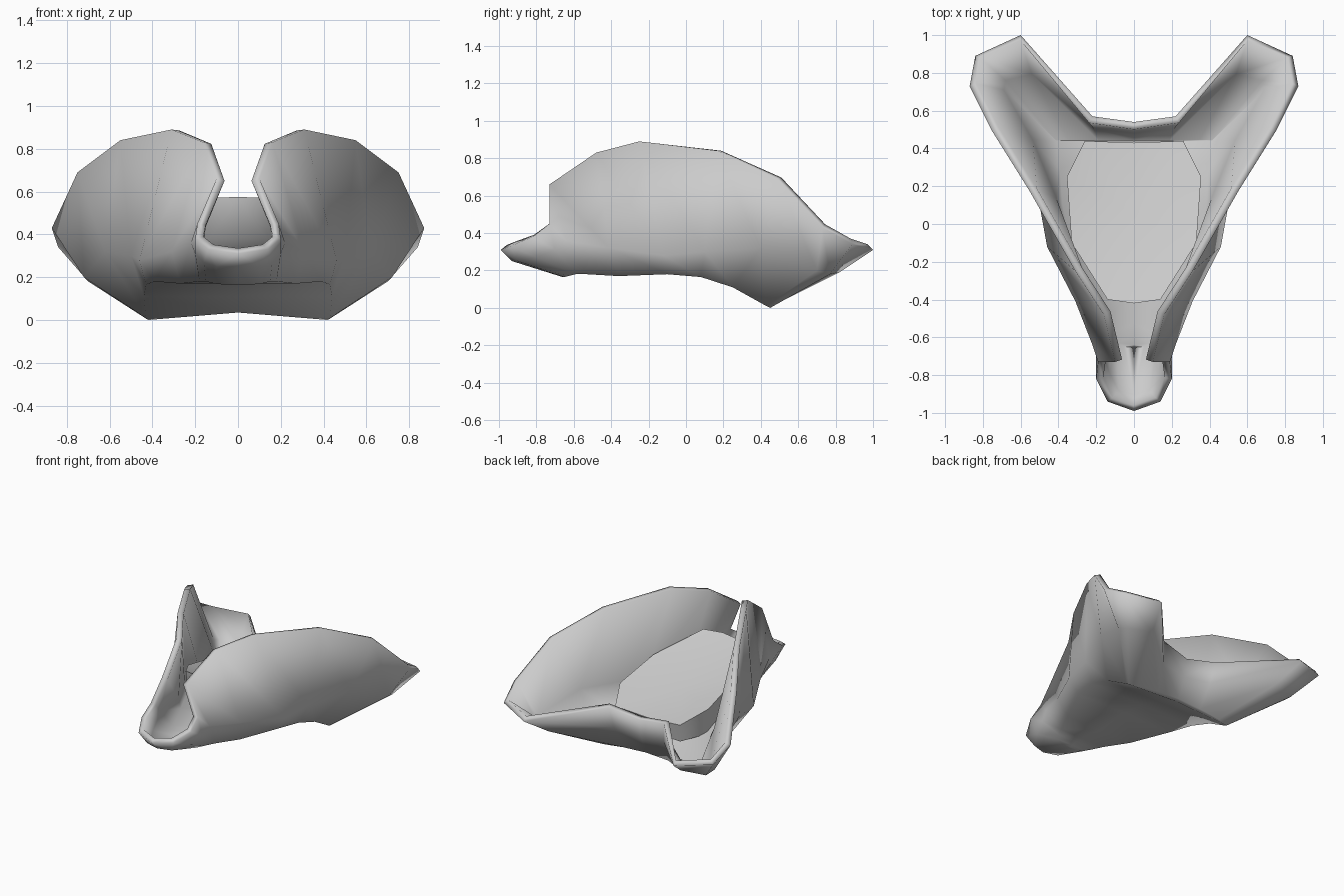
import bpy, bmesh

if "Cube" in bpy.data.objects:
    bpy.data.objects.remove(bpy.data.objects["Cube"])


def make_object(name, verts, faces, thickness=0, thick_verts=()):
    """Half model on +x, mirrored, optionally thickened inward."""
    mesh = bpy.data.meshes.new(name)
    bm = bmesh.new()
    bv = [bm.verts.new(v) for v in verts]
    for f in faces:
        bm.faces.new([bv[i] for i in f])
    bm.to_mesh(mesh)
    bm.free()
    obj = bpy.data.objects.new(name, mesh)
    bpy.context.collection.objects.link(obj)
    bpy.ops.object.select_all(action='DESELECT')
    bpy.context.view_layer.objects.active = obj
    obj.select_set(True)
    bpy.ops.object.shade_smooth_by_angle(angle=1.25)
    mirror = obj.modifiers.new("Mirror", 'MIRROR')
    mirror.merge_threshold = 0.002
    if thickness:
        group = obj.vertex_groups.new(name="thickness")
        for i in range(len(verts)):
            group.add([i], 1.0 if i in thick_verts else 0.4, 'REPLACE')
        solid = obj.modifiers.new("Solidify", 'SOLIDIFY')
        solid.thickness = thickness
        solid.offset = -1
        solid.vertex_group = group.name
    return obj


# Shell: upper rim from the front spout, over the side wing, to the rear notch
rim = [(0, -.99, .31), (.14, -.94, .33), (.20, -.82, .38), (.19, -.73, .45),
       (.10, -.73, .66), (.16, -.48, .83), (.31, -.25, .89), (.55, .17, .84),
       (.75, .49, .69), (.87, .73, .43), (.84, .89, .34), (.60, 1.0, .31),
       (.22, .57, .35), (0, .54, .31)]
# Shell: belly line below the rim
belly = [(0, -.93, .25), (.10, -.90, .25), (.16, -.80, .27), (.20, -.70, .31),
         (.22, -.64, .36), (.31, -.41, .32), (.46, -.12, .28), (.50, .10, .30),
         (.62, .40, .32), (.72, .70, .20), (.70, .77, .18), (.53, .82, .19),
         (.20, .54, .20), (0, .52, .18)]
# Shell: edge of the underside
base = [(0, -.66, .165), (.06, -.65, .165), (.11, -.63, .17), (.15, -.59, .18),
        (.18, -.53, .18), (.27, -.36, .17), (.39, -.10, .18), (.43, .08, .165),
        (.44, .25, .11), (.43, .43, .01), (.42, .45, 0), (.34, .46, .01),
        (.18, .46, .03), (0, .46, .04)]
n = len(rim)
spine = [(0, y, z) for x, y, z in base[1:9]] + [(0, .43, .035)]

faces = []
for row in (0, n):
    for k in range(n - 1):
        faces.append((row + k, row + n + k, row + n + k + 1, row + k + 1))
b, s = 2 * n, 3 * n
faces.append((b, s, b + 1))
for k in range(1, 9):
    faces.append((b + k, s + k - 1, s + k, b + k + 1))
faces.append((b + 9, s + 8, b + 13, b + 12, b + 11, b + 10))
# Side walls thicken towards the seat
thick = [n + k for k in range(5, 9)] + [b + k for k in range(5, 9)]
make_object("chair_shell", rim + belly + base + spine, faces, 0.1, thick)

# Seat cushion: dished top that rises towards the closed end
edge = [(0, -.42, .575), (.14, -.40, .57), (.33, -.10, .45), (.355, .25, .37),
        (.26, .44, .30), (0, .43, .28)]
m = len(edge)
under = [(x * .95, y * .95, max(z - .19, .17)) for x, y, z in edge]
mids = [(0, .05, .36), (0, .05, .19)]
faces = []
for k in range(m - 1):
    faces += [(k, k + 1, 2 * m),
              (k, m + k, m + k + 1, k + 1),
              (m + k + 1, m + k, 2 * m + 1)]
make_object("seat_cushion", edge + under + mids, faces)
